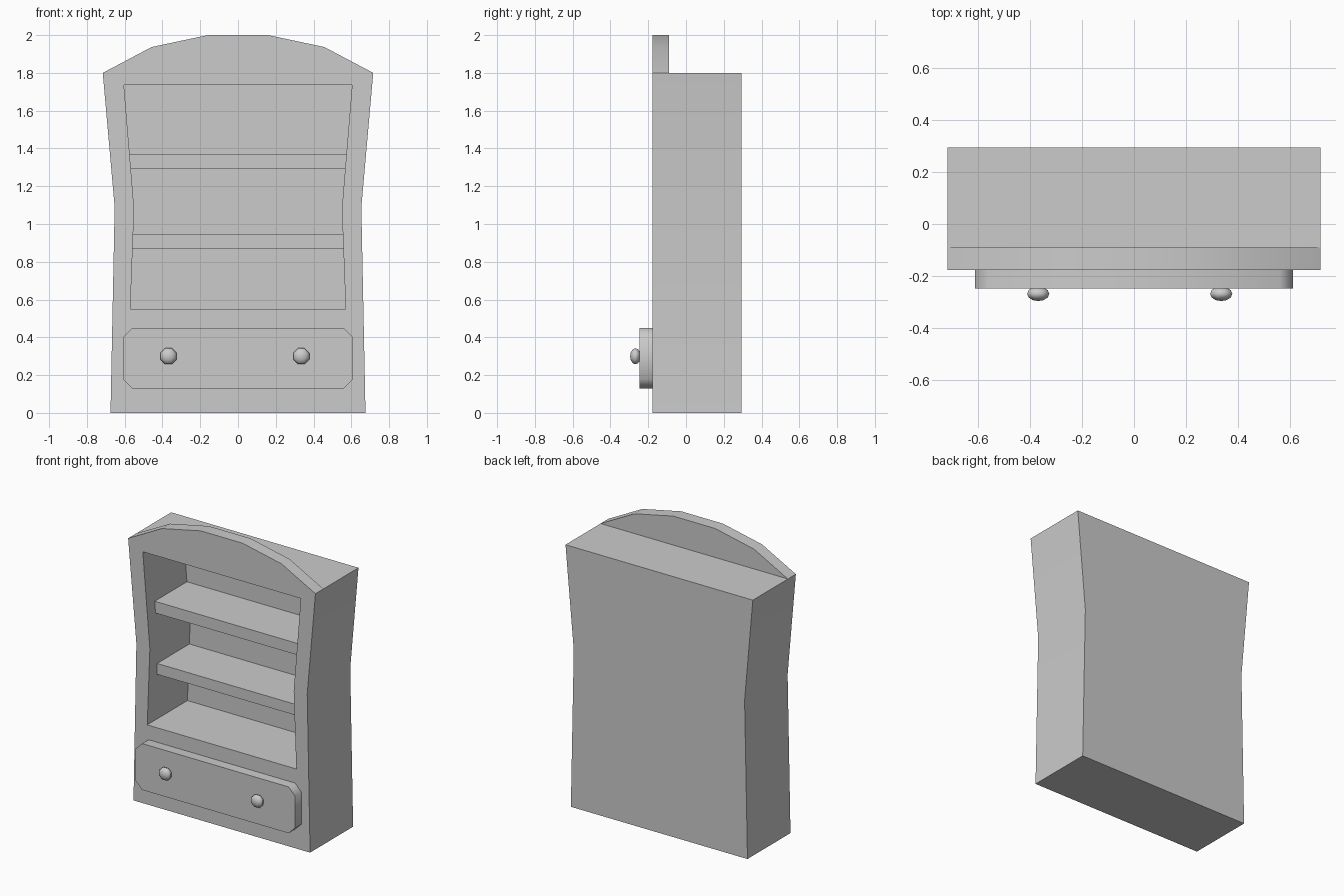
import bpy, bmesh, math
from mathutils import Matrix

if "Cube" in bpy.data.objects:
    bpy.data.objects.remove(bpy.data.objects["Cube"])

FRONT, BACK, CROWN_BACK, INNER_BACK = -0.177, 0.293, -0.09, 0.262


def mirrored(half):
    """Close a right-hand (x, z) half profile with its mirror image."""
    return half + [(-x, z) for x, z in reversed(half)]


def shade(obj, angle):
    bpy.ops.object.select_all(action='DESELECT')
    obj.select_set(True)
    bpy.context.view_layer.objects.active = obj
    bpy.ops.object.shade_smooth_by_angle(angle=math.radians(angle))


def from_bmesh(name, bm):
    bmesh.ops.recalc_face_normals(bm, faces=bm.faces)
    mesh = bpy.data.meshes.new(name)
    bm.to_mesh(mesh)
    bm.free()
    obj = bpy.data.objects.new(name, mesh)
    bpy.context.collection.objects.link(obj)
    return obj


def prism(name, half, y0, y1):
    """Extrude a mirrored (x, z) profile from y0 to y1."""
    bm = bmesh.new()
    face = bm.faces.new([bm.verts.new((x, y0, z)) for x, z in mirrored(half)])
    ext = bmesh.ops.extrude_face_region(bm, geom=[face])
    verts = [v for v in ext['geom'] if isinstance(v, bmesh.types.BMVert)]
    bmesh.ops.translate(bm, verts=verts, vec=(0, y1 - y0, 0))
    return from_bmesh(name, bm)


def cut(obj, cutter):
    cutter.hide_render = True
    mod = obj.modifiers.new('cut', 'BOOLEAN')
    mod.operation = 'DIFFERENCE'
    mod.solver = 'EXACT'
    mod.object = cutter
    bpy.context.view_layer.objects.active = obj
    bpy.ops.object.modifier_apply(modifier=mod.name)
    bpy.data.objects.remove(cutter)


# Cabinet body with waisted sides and arched crown
body = prism('cabinet_body', [(0.675, 0), (0.653, 1.09), (0.716, 1.8),
                              (0.457, 1.937), (0.16, 2.0)], FRONT, BACK)

# Trim the crown to a thin front board, then hollow out the shelf opening
cut(body, prism('crown_cutter', [(1, 1.8), (1, 2.2)], CROWN_BACK, 0.6))
cut(body, prism('opening_cutter', [(0.57, 0.55), (0.55, 1.08), (0.604, 1.737)],
                -0.4, INNER_BACK))
shade(body, 30)

# Shelves, set back behind the front frame and let into the side walls
for name, z0, z1, w0, w1 in (('lower_shelf', 0.87, 0.945, 0.57, 0.57),
                             ('upper_shelf', 1.29, 1.37, 0.58, 0.586)):
    prism(name, [(w0, z0), (w1, z1)], CROWN_BACK, INNER_BACK + 0.01)

# Drawer front with clipped corners
drawer = prism('drawer_front', [(0.56, 0.13), (0.61, 0.18), (0.61, 0.4), (0.56, 0.45)],
               -0.247, FRONT + 0.005)
shade(drawer, 50)

# Flattened octagonal knobs
for name, x in (('left_knob', -0.368), ('right_knob', 0.335)):
    bm = bmesh.new()
    bmesh.ops.create_uvsphere(bm, u_segments=8, v_segments=6, radius=1)
    bmesh.ops.transform(bm, verts=bm.verts, matrix=(
        Matrix.Translation((x, -0.268, 0.3)) @ Matrix.Diagonal((0.046, 0.028, 0.046, 1))
        @ Matrix.Rotation(math.radians(90), 4, 'X')
        @ Matrix.Rotation(math.radians(22.5), 4, 'Z')))
    shade(from_bmesh(name, bm), 60)
